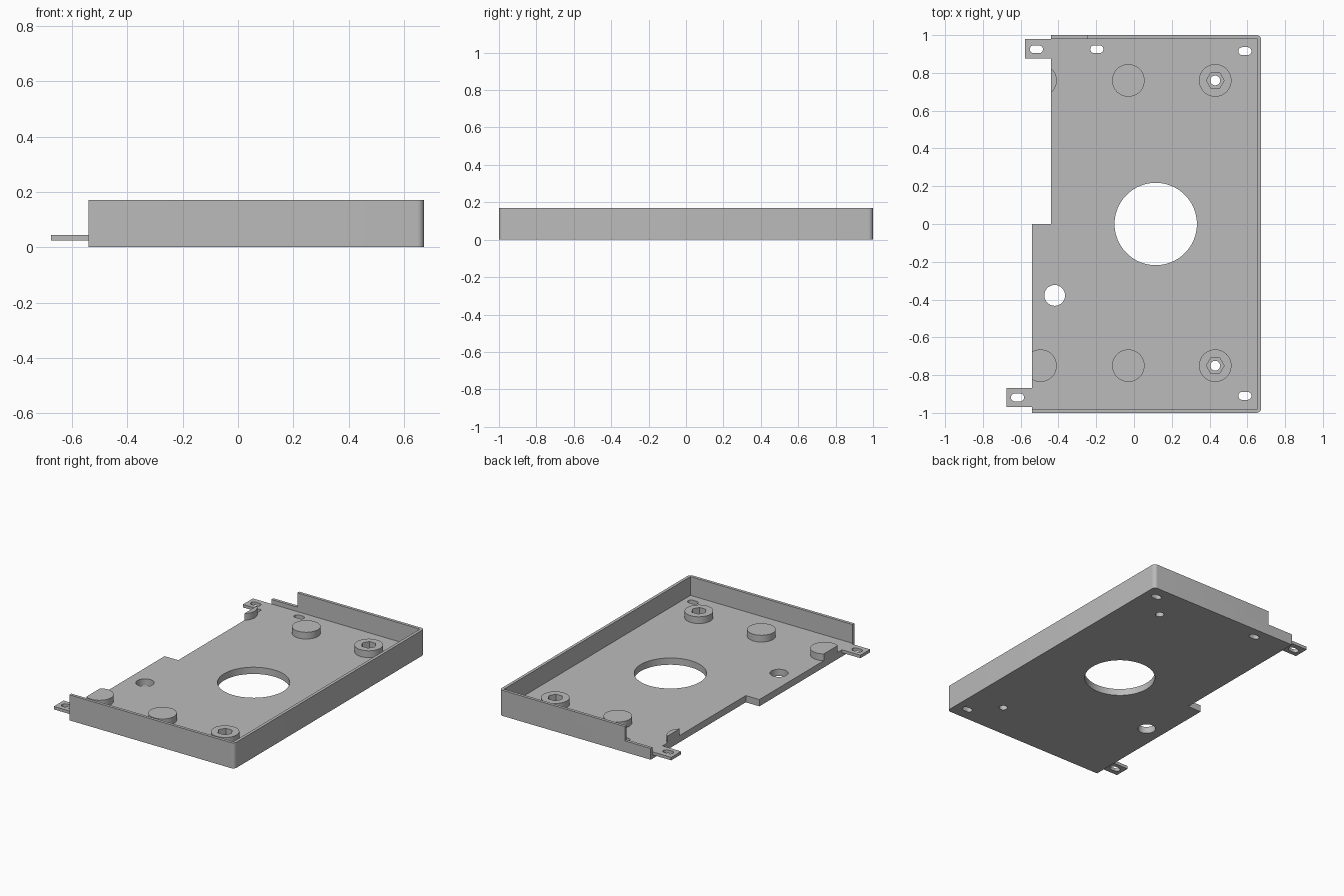
import bpy
import bmesh
import math

default = bpy.data.objects.get("Cube")
if default:
    bpy.data.objects.remove(default, do_unlink=True)

# One grey material for the whole casting
grey = bpy.data.materials.new("mid grey")
grey.use_nodes = True
colour = (0.5, 0.5, 0.5, 1)
grey.diffuse_color = colour
grey.node_tree.nodes["Principled BSDF"].inputs["Base Color"].default_value = colour

FLOOR, TOP, WALL = 0.045, 0.17, 0.02
LEFT, NOTCH, RIGHT = -0.54, -0.44, 0.673
BOSS_TOP = 0.09


def prism(name, points, z0, z1):
    """Extrude a closed outline from z0 to z1."""
    bm = bmesh.new()
    face = bm.faces.new([bm.verts.new((x, y, z0)) for x, y in points])
    grown = bmesh.ops.extrude_face_region(bm, geom=[face])["geom"]
    verts = [v for v in grown if isinstance(v, bmesh.types.BMVert)]
    bmesh.ops.translate(bm, verts=verts, vec=(0, 0, z1 - z0))
    bmesh.ops.recalc_face_normals(bm, faces=bm.faces)
    mesh = bpy.data.meshes.new(name)
    bm.to_mesh(mesh)
    bm.free()
    mesh.materials.append(grey)
    obj = bpy.data.objects.new(name, mesh)
    bpy.context.collection.objects.link(obj)
    return obj


def arc(x, y, r, start, end, n):
    angles = [math.radians(start + (end - start) * i / n) for i in range(n + 1)]
    return [(x + r * math.cos(a), y + r * math.sin(a)) for a in angles]


def circle(x, y, r, n=48):
    return arc(x, y, r, 0, 360, n)[:-1]


def rect(x0, x1, y0, y1):
    return [(x0, y0), (x1, y0), (x1, y1), (x0, y1)]


def slot(x, y, half=0.035, r=0.021):
    d = half - r
    return arc(x + d, y, r, -90, 90, 10) + arc(x - d, y, r, 90, 270, 10)


def cut(obj, points, z0=-0.1, z1=0.3):
    """Subtract a prism from an object, then drop the cutter."""
    cutter = prism("cutter", points, z0, z1)
    cutter.hide_render = True
    mod = obj.modifiers.new("cut", 'BOOLEAN')
    mod.operation = 'DIFFERENCE'
    mod.solver = 'EXACT'
    mod.object = cutter
    bpy.context.view_layer.objects.active = obj
    bpy.ops.object.modifier_apply(modifier=mod.name)
    bpy.data.objects.remove(cutter, do_unlink=True)


def finish(obj):
    bpy.ops.object.select_all(action='DESELECT')
    obj.select_set(True)
    bpy.context.view_layer.objects.active = obj
    bpy.ops.object.shade_smooth_by_angle(angle=math.radians(30))


# Tray: rounded outer block, stepped on its left edge, hollowed to three walls
r = 0.025
outline = [(LEFT, -1)] + arc(RIGHT - r, r - 1, r, -90, 0, 8)
outline += arc(RIGHT - r, 1 - r, r, 0, 90, 8)
outline += [(NOTCH, 1), (NOTCH, 0), (LEFT, 0)]
tray = prism("tray", outline, 0, TOP)
cut(tray, rect(-0.8, RIGHT - WALL, WALL - 1, 1 - WALL), FLOOR, 0.3)
cut(tray, rect(-0.8, -0.25, 0.9, 1.1), 0.075, 0.3)

# Openings through the floor
cut(tray, circle(0.115, 0, 0.218, 80))
cut(tray, circle(-0.42, -0.378, 0.055))
for x, y in [(-0.197, 0.925), (0.587, 0.915), (0.587, -0.91)]:
    cut(tray, slot(x, y))

# Round bosses in two rows; the right-hand pair holds hex pockets and bolt holes
for row, y, edge in [("front", -0.75, LEFT), ("back", 0.76, NOTCH)]:
    for column, x in [("left", -0.495), ("middle", -0.03), ("right", 0.43)]:
        boss = prism(f"{row}_{column}_boss", circle(x, y, 0.086), FLOOR, BOSS_TOP)
        if column == "left":
            cut(boss, rect(-0.9, edge, y - 0.2, y + 0.2))
        if column == "right":
            cut(boss, circle(x, y, 0.047, 6))
            cut(tray, circle(x, y, 0.047, 6), 0.03, 0.3)
            cut(tray, circle(x, y, 0.026, 32))
        finish(boss)

# Slotted mounting tabs, flush with the floor
tabs = [("front_tab", -0.676, LEFT, -0.97, -0.868, -0.617, -0.918),
        ("back_tab", -0.577, NOTCH, 0.876, 0.98, -0.517, 0.925)]
for name, x0, x1, y0, y1, sx, sy in tabs:
    tab = prism(name, rect(x0, x1, y0, y1), 0.025, FLOOR)
    cut(tab, slot(sx, sy))
    finish(tab)

finish(tray)
